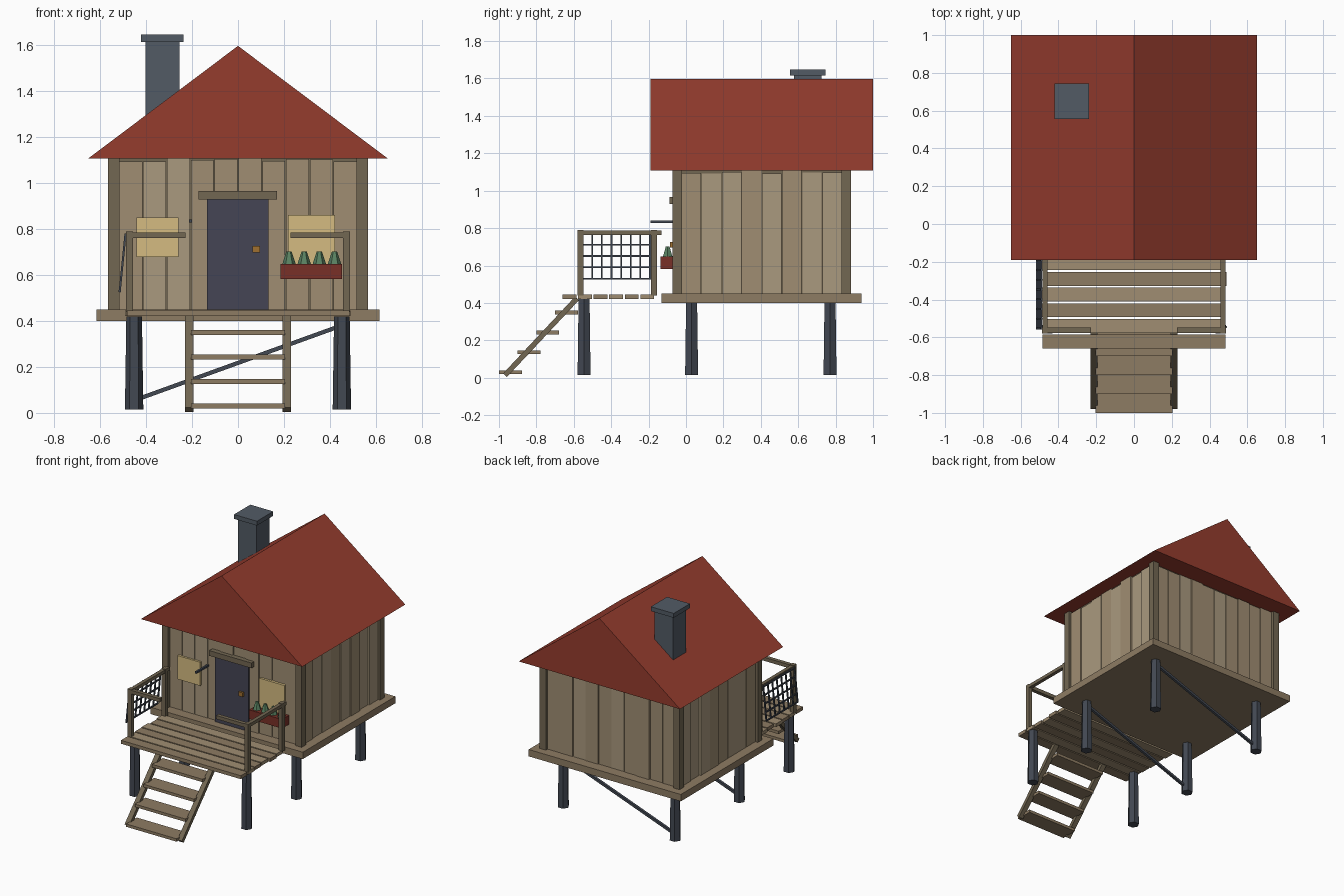
import bpy, bmesh, random
from math import cos, sin, pi
from mathutils import Vector

if "Cube" in bpy.data.objects:
    bpy.data.objects.remove(bpy.data.objects["Cube"])

random.seed(4)


def mat(name, r, g, b):
    m = bpy.data.materials.new(name)
    m.diffuse_color = (r, g, b, 1)
    m.use_nodes = True
    m.node_tree.nodes["Principled BSDF"].inputs["Base Color"].default_value = m.diffuse_color
    return m


ROOF = mat("roof_red", 0.30, 0.045, 0.027)
WOOD = mat("wood", 0.27, 0.20, 0.125)
PALE = mat("pale_wood", 0.40, 0.32, 0.21)
MID = mat("mid_wood", 0.35, 0.27, 0.17)
TRIM = mat("trim_wood", 0.17, 0.135, 0.085)
IRON = mat("dark_iron", 0.055, 0.065, 0.085)
DOOR = mat("door_slate", 0.06, 0.06, 0.09)
STONE = mat("chimney_slate", 0.085, 0.105, 0.13)
GLASS = mat("warm_window", 0.66, 0.50, 0.22)
BOX = mat("box_red", 0.19, 0.03, 0.02)
LEAF = mat("leaf_green", 0.10, 0.22, 0.12)
BRASS = mat("brass", 0.35, 0.16, 0.03)


def make(name, verts, faces, m):
    me = bpy.data.meshes.new(name)
    me.from_pydata(verts, [], faces)
    bm = bmesh.new()
    bm.from_mesh(me)
    bmesh.ops.recalc_face_normals(bm, faces=bm.faces)
    bm.to_mesh(me)
    bm.free()
    me.materials.append(m)
    ob = bpy.data.objects.new(name, me)
    bpy.context.collection.objects.link(ob)
    return ob


def loft(name, a, b, m):
    """Closed solid between two rings of equal length."""
    n = len(a)
    faces = [tuple(range(n)), tuple(range(n, 2 * n))]
    faces += [(i, (i + 1) % n, n + (i + 1) % n, n + i) for i in range(n)]
    return make(name, list(a) + list(b), faces, m)


def box(name, x, y, z, m):
    ring = [(x[0], y[0]), (x[1], y[0]), (x[1], y[1]), (x[0], y[1])]
    return loft(name, [(*p, z[0]) for p in ring], [(*p, z[1]) for p in ring], m)


def beam(name, p, q, w, h, m, side):
    """Rectangular bar from p to q, w wide along the side axis, h thick."""
    p, q, s = Vector(p), Vector(q), Vector(side).normalized()
    t = (q - p).cross(s).normalized()
    off = [s * (i * w / 2) + t * (j * h / 2) for i, j in ((-1, -1), (1, -1), (1, 1), (-1, 1))]
    return loft(name, [p + o for o in off], [q + o for o in off], m)


def cone(name, x, y, z0, z1, r0, r1, n, m):
    ring = lambda r, z: [(x + r * cos(2 * pi * i / n), y + r * sin(2 * pi * i / n), z) for i in range(n)]
    return loft(name, ring(r0, z0), ring(r1, z1), m)


# Roof prism
loft("roof", [(-.652, -.19, 1.107), (.652, -.19, 1.107), (0, -.19, 1.597)],
     [(-.652, 1, 1.107), (.652, 1, 1.107), (0, 1, 1.597)], ROOF)

# Chimney
box("chimney", (-.403, -.255), (.578, .725), (1.2, 1.62), STONE)
box("chimney_cap", (-.422, -.237), (.557, .745), (1.615, 1.647), STONE)

# House platform and inner walls
box("platform", (-.615, .615), (-.13, .938), (.40, .45), WOOD)
box("wall_core", (-.535, .535), (-.042, .852), (.45, 1.108), TRIM)

# Corner posts
for x in (-.54, .54):
    for y in (-.047, .857):
        box("corner_post", (x - .025, x + .025), (y - .025, y + .025), (.45, 1.108), TRIM)

# Wall planks with slightly uneven depth and height
def planks(a0, a1, count, place):
    w = (a1 - a0) / count
    for i in range(count):
        a, b = a0 + i * w + .002, a0 + (i + 1) * w - .002
        place((a, b), random.uniform(.006, .018), (.45, random.uniform(1.092, 1.108)),
              random.choice((PALE, MID)))


planks(-.518, .518, 10, lambda s, d, z, m: box("front_plank", s, (-.042 - d, -.04), z, m))
planks(-.518, .518, 10, lambda s, d, z, m: box("back_plank", s, (.85, .852 + d), z, m))
planks(-.025, .835, 8, lambda s, d, z, m: box("right_plank", (.533, .535 + d), s, z, m))
planks(-.025, .835, 8, lambda s, d, z, m: box("left_plank", (-.535 - d, -.533), s, z, m))

# Door, lintel, knob
box("door", (-.135, .132), (-.07, -.04), (.45, .93), DOOR)
box("lintel", (-.172, .17), (-.087, -.04), (.928, .966), TRIM)
box("door_knob", (.064, .096), (-.085, -.065), (.697, .727), BRASS)

# Windows, wall peg
box("left_window", (-.442, -.258), (-.068, -.04), (.678, .85), GLASS)
box("right_window", (.218, .422), (-.068, -.04), (.64, .862), GLASS)
box("wall_peg", (-.214, -.2), (-.19, -.05), (.828, .842), IRON)

# Flower box and plants
box("flower_box", (.185, .452), (-.137, -.05), (.582, .648), BOX)
for i in range(4):
    cone("plant", .222 + i * .066, -.098, .645, .703, .03, .011, 6, LEAF)

# Stilts and diagonal braces
for x in (-.452, .452):
    for y, top in ((-.545, .42), (.03, .402), (.77, .402)):
        cone("stilt", x, y, .015, top, .04, .034, 6, IRON)
for y in (.03, .77):
    beam("brace", (-.45, y, .055), (.45, y, .38), .018, .018, IRON, (0, 1, 0))

# Porch deck
for i in range(6):
    y = -.66 + i * .0832
    j = random.uniform(-.008, .008)
    box("deck_plank", (-.484 + j, .484 + j), (y, y + .074), (.421, .446), (WOOD, MID)[i % 2])

# Railings
for s in (-1, 1):
    for y in (-.563, -.17):
        box("rail_post", (s * .472 - .015, s * .472 + .015), (y - .016, y + .016), (.44, .79), TRIM)
    box("side_rail", (s * .472 - .013, s * .472 + .013), (-.575, -.132), (.762, .786), TRIM)
    xs = sorted((s * .485, s * .228))
    box("front_rail", xs, (-.577, -.549), (.76, .786), TRIM)

# Net hanging outside the left railing
def net_x(z):
    return -.489 - (.785 - z) * .1


for i in range(8):
    y = -.553 + i * .0515
    beam("net_cord", (net_x(.78), y, .78), (net_x(.525), y, .525), .009, .009, IRON, (0, 1, 0))
for i in range(5):
    z = .53 + i * .0605
    beam("net_cord", (net_x(z), -.558, z), (net_x(z), -.188, z), .009, .009, IRON, (0, 0, 1))

# Stairs
for x in (-.213, .213):
    beam("stair_stringer", (x, -.968, .013), (x, -.582, .425), .037, .028, TRIM, (1, 0, 0))
for i in range(4):
    y, z = -1 + i * .1, .019 + i * .1067
    box("stair_tread", (-.204, .204), (y, y + .122), (z, z + .021), WOOD)
